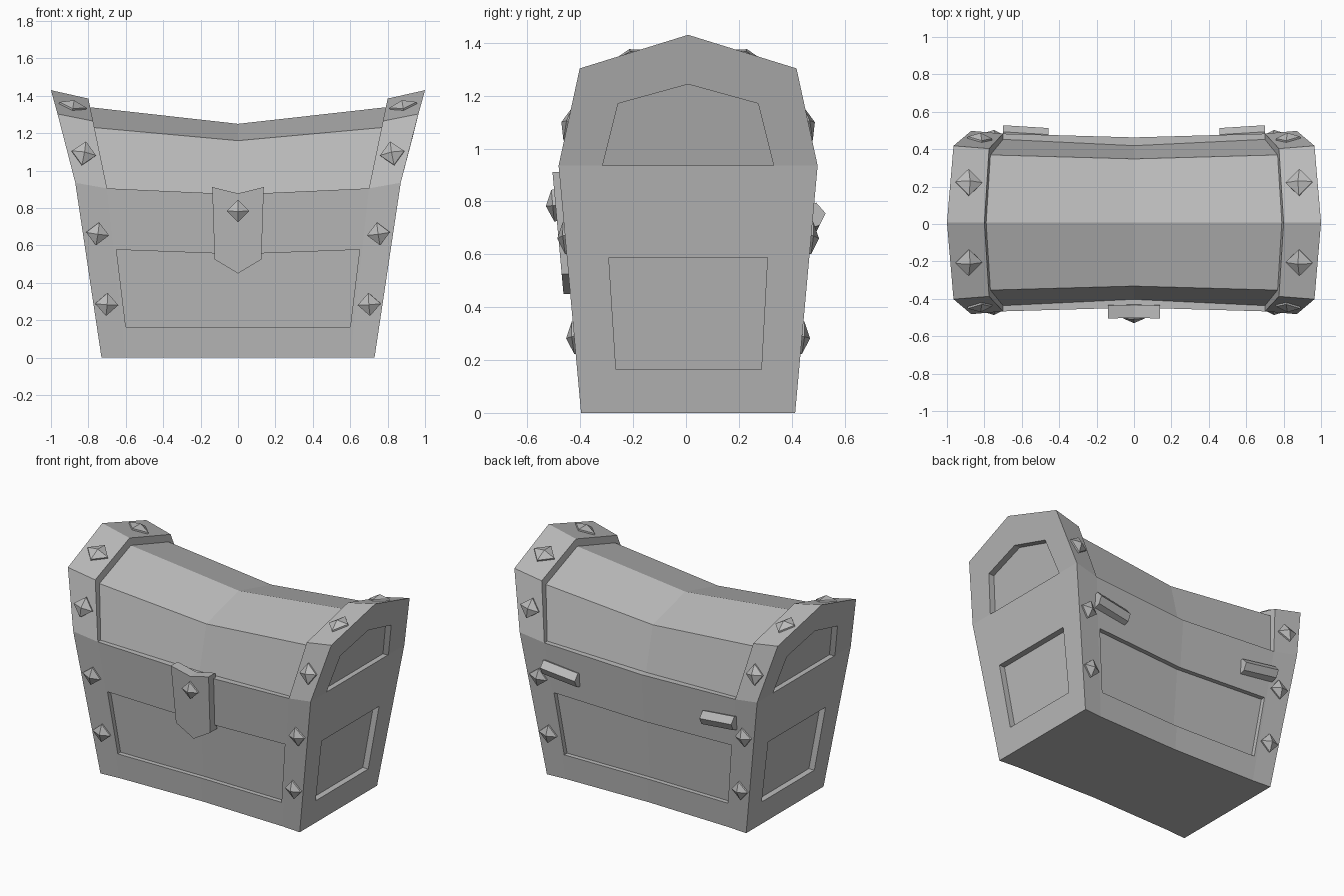
import bpy, bmesh
from mathutils import Vector

cube = bpy.data.objects.get("Cube")
if cube:
    bpy.data.objects.remove(cube)

grey = bpy.data.materials.new("plain grey")
grey.use_nodes = True
COLOR = (0.5, 0.5, 0.5, 1)
grey.diffuse_color = COLOR
grey.node_tree.nodes["Principled BSDF"].inputs["Base Color"].default_value = COLOR
CY = 0.008  # depth centre of the chest


def loft(name, rings):
    """Closed solid skinned through rings of equal point count."""
    bm = bmesh.new()
    rows = [[bm.verts.new(p) for p in ring] for ring in rings]
    n = len(rows[0])
    for a, b in zip(rows, rows[1:]):
        for i in range(n):
            j = (i + 1) % n
            bm.faces.new((a[i], a[j], b[j], b[i]))
    bm.faces.new(rows[0])
    bm.faces.new(rows[-1])
    bmesh.ops.remove_doubles(bm, verts=bm.verts, dist=1e-5)
    bmesh.ops.recalc_face_normals(bm, faces=bm.faces)
    mesh = bpy.data.meshes.new(name)
    bm.to_mesh(mesh)
    bm.free()
    mesh.materials.append(grey)
    obj = bpy.data.objects.new(name, mesh)
    bpy.context.collection.objects.link(obj)
    return obj


def carve(obj, cutter):
    """Cut a recess and discard the cutter."""
    cutter.hide_render = True
    mod = obj.modifiers.new("recess", "BOOLEAN")
    mod.operation = "DIFFERENCE"
    mod.solver = "EXACT"
    mod.object = cutter
    bpy.context.view_layer.objects.active = obj
    bpy.ops.object.modifier_apply(modifier=mod.name)
    bpy.data.objects.remove(cutter)


def both_sides(stations):
    """Mirror stations (listed from the centre outward) to the -x side."""
    def flip(ring):
        return [(-x, y, z) for x, y, z in ring]
    return [flip(r) for r in reversed(stations) if r[0][0] > 0] + stations


# Corner points as (x, half depth, z): outer end, inner band edge, middle
BASE = [(0.73, 0.405, 0), (0.60, 0.395, 0), (0, 0.38, 0)]
RIM = [(0.87, 0.49, 0.935), (0.70, 0.475, 0.905), (0, 0.455, 0.873)]
SHOULDER = [(0.965, 0.41, 1.303), (0.775, 0.395, 1.265)]
APEX = [(1.0, 0, 1.43), (0.80, 0, 1.385)]


def arch(rim, shoulder, apex):
    """Five-point cross-section of the lid."""
    def at(p, s):
        return (p[0], CY + s * p[1], p[2])
    return [at(rim, -1), at(rim, 1), at(shoulder, 1), at(apex, 1), at(shoulder, -1)]


# Lower body
sections = []
for b, r in zip(reversed(BASE), reversed(RIM)):
    sections.append([(b[0], CY - b[1], b[2]), (b[0], CY + b[1], b[2]),
                     (r[0], CY + r[1], r[2]), (r[0], CY - r[1], r[2])])
body = loft("chest_body", both_sides(sections))

# Recessed panels, front and back
for s in (-1, 1):
    def panel(xl, xh, lo, hi, y0, slope):
        pts = [(xl, lo, -0.03), (xl, lo, 0.1), (xh, hi, 0.1), (xh, hi, -0.03)]
        return [(x, CY + s * (y0 + slope * z + d), z) for x, z, d in pts]
    carve(body, loft("panel_cutter", both_sides([
        panel(0, 0, 0.16, 0.553, 0.38, 0.086),
        panel(0.60, 0.65, 0.165, 0.577, 0.395, 0.088)])))

# End bands with an arched recess, and lower end recesses
END_PANEL = [(-0.273, 0.165), (0.277, 0.165), (0.30, 0.588), (-0.30, 0.588)]
ARCH_PANEL = [(-0.325, 0.93), (0.325, 0.93), (0.265, 1.17), (0, 1.243), (-0.265, 1.17)]


def end_cutter(outline, s, x0, slope):
    return loft("end_cutter", [[(s * (x0 + slope * z + d), CY + y, z) for y, z in outline]
                               for d in (-0.04, 0.15)])


for s, side in ((-1, "right"), (1, "left")):
    rings = [arch(RIM[i], SHOULDER[i], APEX[i]) for i in (0, 1)]
    band = loft(side + "_lid_band", [[(s * x, y, z) for x, y, z in r] for r in rings])
    carve(band, end_cutter(ARCH_PANEL, s, 0.631, 0.256))
    carve(body, end_cutter(END_PANEL, s, 0.73, 0.15))

# Sagging lid set inside the bands
loft("lid", both_sides([
    arch((0, 0.413, 0.865), (0, 0.34, 1.16), (0, 0, 1.25)),
    arch((0.73, 0.447, 0.902), (0.79, 0.362, 1.232), (0.83, 0, 1.343))]))


# Pyramid studs
def stud(name, p, t, n, size, signs=(1, 1)):
    t, n = t.normalized(), n.normalized()
    b = n.cross(t)
    rings = []
    for h, r in ((-0.015, size), (0.010, size), (0.036, 0)):
        ring = [p + n * h + d * r for d in (t, b, -t, -b)]
        rings.append([(v.x * signs[0], CY + v.y * signs[1], v.z) for v in ring])
    loft(name, rings)


def patch_stud(name, lower, upper, v, size, signs):
    """Place a stud halfway across the strip between two edges."""
    lo_out, lo_in, up_out, up_in = map(Vector, (lower[0], lower[1], upper[0], upper[1]))
    low, up = (lo_out + lo_in) / 2, (up_out + up_in) / 2
    across = (lo_out - lo_in).lerp(up_out - up_in, v)
    stud(name, low.lerp(up, v), across, (up - low).cross(across), size, signs)


for sx in (-1, 1):
    for sy in (-1, 1):
        for v in (0.31, 0.72):
            patch_stud("body_stud", BASE, RIM, v, 0.062, (sx, sy))
        patch_stud("band_stud", RIM, SHOULDER, 0.47, 0.066, (sx, sy))
        patch_stud("top_stud", SHOULDER, APEX, 0.47, 0.074, (sx, sy))

# Clasp plate with its stud
CLASP = [(-0.138, 0.912), (0, 0.878), (0.138, 0.912), (0.125, 0.525), (0, 0.45), (-0.125, 0.525)]
loft("clasp", [[(x, -0.423 - 0.09 * z + d, z) for x, z in CLASP] for d in (0, 0.07)])
stud("clasp_stud", Vector((0, -0.502, 0.785)), Vector((1, 0, 0)), Vector((0, -1, -0.09)), 0.06)

# Wedge hinges on the back
for s, side in ((-1, "right"), (1, "left")):
    rings = []
    for x, y, z in ((0.457, 0.513, 0.725), (0.70, 0.528, 0.755)):
        rings.append([(s * x, y + dy, z + dz) for dy, dz in
                      ((0, 0), (-0.035, 0.04), (-0.10, 0.02), (-0.07, -0.06), (-0.022, -0.045))])
    loft(side + "_hinge", rings)
